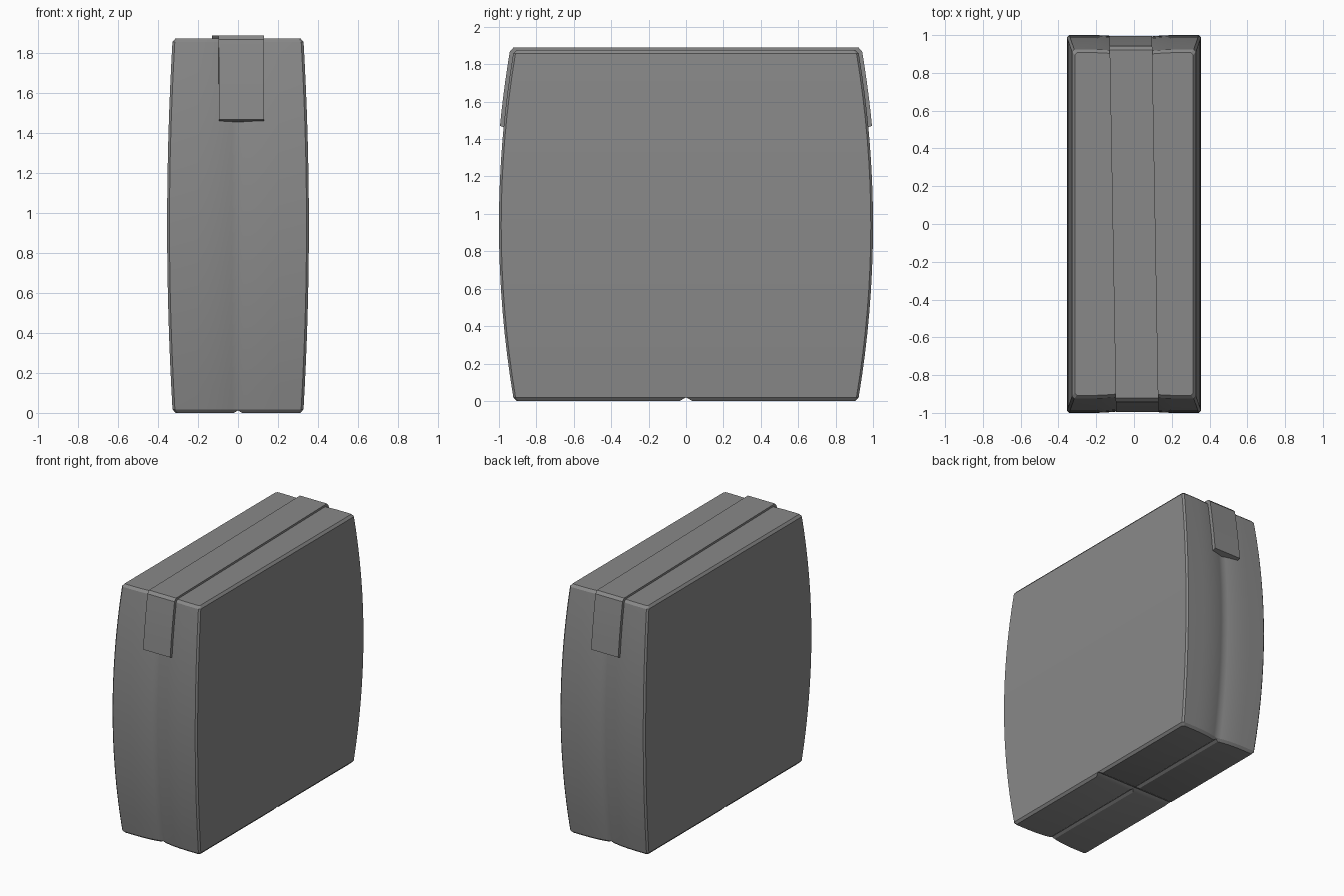
import bpy, bmesh

old = bpy.data.objects.get("Cube")
if old:
    bpy.data.objects.remove(old, do_unlink=True)

gray = bpy.data.materials.new("plain_gray")
gray.use_nodes = True
color = (0.25, 0.25, 0.25, 1)
gray.diffuse_color = color
gray.node_tree.nodes["Principled BSDF"].inputs["Base Color"].default_value = color


def make_object(name, bm):
    bmesh.ops.recalc_face_normals(bm, faces=bm.faces)
    mesh = bpy.data.meshes.new(name)
    bm.to_mesh(mesh)
    bm.free()
    obj = bpy.data.objects.new(name, mesh)
    bpy.context.collection.objects.link(obj)
    mesh.materials.append(gray)
    return obj


def loft(name, rings):
    """Skin closed rings of points and cap both ends."""
    bm = bmesh.new()
    loops = [[bm.verts.new(p) for p in ring] for ring in rings]
    n = len(loops[0])
    for a, b in zip(loops, loops[1:]):
        for i in range(n):
            j = (i + 1) % n
            bm.faces.new((a[i], a[j], b[j], b[i]))
    bm.faces.new(loops[0])
    bm.faces.new(loops[-1])
    return make_object(name, bm)


def smooth(obj):
    bpy.ops.object.select_all(action="DESELECT")
    obj.select_set(True)
    bpy.context.view_layer.objects.active = obj
    bpy.ops.object.shade_smooth_by_angle(angle=0.5)


MID, TOP = 0.94, 1.875


def half_size(z):
    """Half width and half depth of the bulging case at a height."""
    t = (z - MID) / MID
    return 0.355 - 0.028 * t * t, 1 - 0.08 * t * t


# Case: bulging box with a soft seam groove down the front and back
groove = [(0.2, 0), (0.15, 0.002), (0.1, 0.006), (0.06, 0.012), (0.03, 0.018)]


def case_ring(z, inset=0):
    hx, hy = half_size(z)
    hx, hy, c = hx - inset, hy - inset, 0.012
    side = [(hx, -hy + c), (hx - c, -hy)] + [(x, -hy + d) for x, d in groove]
    front = side + [(0, -hy + 0.025)] + [(-x, y) for x, y in reversed(side)]
    return [(x, y, z) for x, y in front + [(-x, -y) for x, y in front]]


levels = [0.018 + (TOP - 0.036) * i / 16 for i in range(17)]
rings = [case_ring(0, 0.014)] + [case_ring(z) for z in levels] + [case_ring(TOP, 0.014)]
case = loft("case", rings)


# Crossing seam grooves under the case
def seam_cutter(name, along_x, half, depth):
    section = [(-half, -0.01), (half, -0.01), (half, 0), (0, depth), (-half, 0)]
    ends = [[(e, s, z) if along_x else (s, e, z) for s, z in section] for e in (-1.2, 1.2)]
    cutter = loft(name, ends)
    cutter.hide_render = True
    cutter.hide_set(True)
    cutter.display_type = "WIRE"
    return cutter


cutters = [seam_cutter("cross_seam_cutter", True, 0.035, 0.018),
           seam_cutter("long_seam_cutter", False, 0.02, 0.012)]
for cutter in cutters:
    mod = case.modifiers.new(cutter.name, "BOOLEAN")
    mod.operation = "DIFFERENCE"
    mod.solver = "EXACT"
    mod.object = cutter
    bpy.context.view_layer.objects.active = case
    case.select_set(True)
    bpy.ops.object.modifier_apply(modifier=mod.name)
for cutter in cutters:
    bpy.data.objects.remove(cutter, do_unlink=True)
smooth(case)

# Strap: thin band over the top, slightly skewed, with both ends hanging down
stations = []
for i in range(6):
    z = 1.47 + (TOP - 0.005 - 1.47) * i / 5
    y = half_size(z)[1]
    stations.append(((y + 0.02, z), (y - 0.03, z - 0.016)))
stations.append(((0.922, 1.89), (0.88, 1.85)))
front_end = [((-o[0], o[1]), (-i[0], i[1])) for o, i in stations]
path = front_end + stations[::-1]


def strap_ring(outer, inner):
    ring = []
    for (y, z), side in ((outer, -1), (outer, 1), (inner, 1), (inner, -1)):
        ring.append((side * 0.113 - 0.0175 * y, y, z))
    return ring


strap = loft("strap", [strap_ring(o, i) for o, i in path])
smooth(strap)
